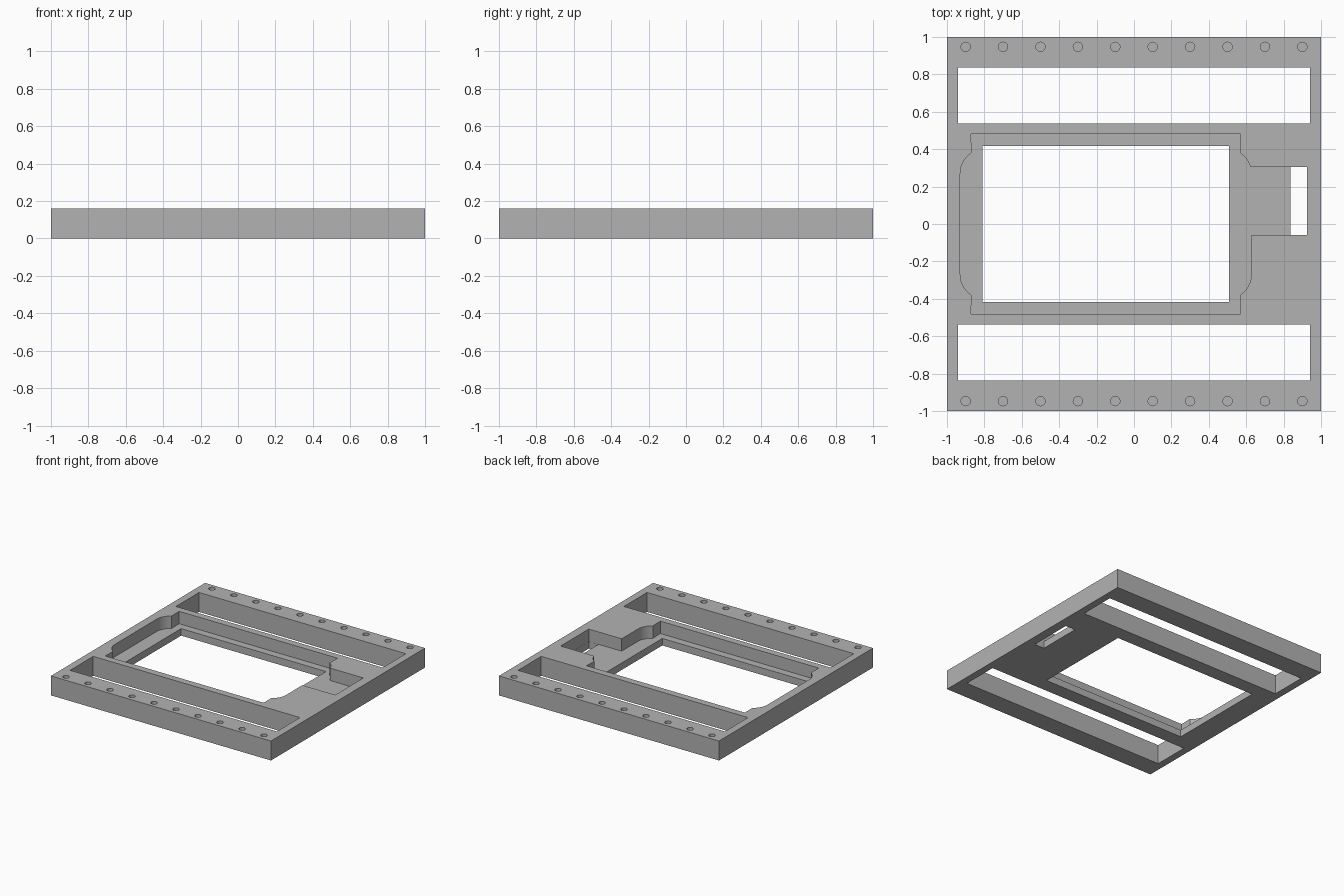
import bpy, bmesh, math

if "Cube" in bpy.data.objects:
    bpy.data.objects.remove(bpy.data.objects["Cube"], do_unlink=True)

HEIGHT, FLOOR = 0.16, 0.058

grey = bpy.data.materials.new("plain grey")
grey.use_nodes = True
grey.diffuse_color = (0.45, 0.45, 0.45, 1)
grey.node_tree.nodes["Principled BSDF"].inputs["Base Color"].default_value = (0.45, 0.45, 0.45, 1)


def prisms(name, outlines, z0, z1):
    """One object holding an upright prism for each outline."""
    bm = bmesh.new()
    for outline in outlines:
        base = bm.faces.new([bm.verts.new((x, y, z0)) for x, y in outline])
        ext = bmesh.ops.extrude_face_region(bm, geom=[base])
        top = [v for v in ext["geom"] if isinstance(v, bmesh.types.BMVert)]
        bmesh.ops.translate(bm, verts=top, vec=(0, 0, z1 - z0))
    bmesh.ops.recalc_face_normals(bm, faces=bm.faces)
    mesh = bpy.data.meshes.new(name)
    bm.to_mesh(mesh)
    bm.free()
    mesh.materials.append(grey)
    obj = bpy.data.objects.new(name, mesh)
    bpy.context.collection.objects.link(obj)
    return obj


def rect(x0, x1, y0, y1):
    return [(x0, y0), (x1, y0), (x1, y1), (x0, y1)]


def circle(cx, cy, r, n=24):
    return [(cx + r * math.cos(math.tau * i / n), cy + r * math.sin(math.tau * i / n)) for i in range(n)]


# Recess outline: rectangle with rounded bulges on both ends and a side tab
MID, HALF, R, ARC_Y = -0.151, 0.72, 0.13, 0.27
BULGE = 0.778
TAB_X, TAB_LOW, TAB_HIGH = 0.926, -0.06, 0.305


def bulge_arc(sx, sy):
    """Points from the shoulder to the straight end of a bulge."""
    pts = []
    for i in range(9):
        a = math.radians(57.4) * (1 - i / 8)
        pts.append((MID + sx * (BULGE - R + R * math.cos(a)), sy * (ARC_Y + R * math.sin(a))))
    return pts


upper_right = [p for p in bulge_arc(1, 1) if p[1] > TAB_HIGH + 0.003]
meet = MID + BULGE - R + math.sqrt(R * R - (TAB_HIGH - ARC_Y) ** 2)
recess = [(MID - HALF, 0.48), (MID + HALF, 0.48)] + upper_right
recess += [(meet, TAB_HIGH), (TAB_X, TAB_HIGH), (TAB_X, TAB_LOW), (MID + BULGE, TAB_LOW)]
recess += bulge_arc(1, -1)[::-1]
recess += [(MID + HALF, -0.48), (MID - HALF, -0.48)]
recess += bulge_arc(-1, -1) + bulge_arc(-1, 1)[::-1]

# Plate and its cutters
plate = prisms("mounting_plate", [rect(-1, 1, -1, 1)], 0, HEIGHT)
cutters = [
    prisms("recess_cutter", [recess], FLOOR, HEIGHT + 0.1),
    prisms("opening_cutter", [
        rect(-0.94, 0.94, 0.537, 0.837),
        rect(-0.94, 0.94, -0.837, -0.537),
        rect(-0.81, 0.508, -0.418, 0.418),
        rect(0.837, TAB_X - 0.001, TAB_LOW + 0.001, TAB_HIGH - 0.001),
    ], -0.1, HEIGHT + 0.1),
    prisms("screw_hole_cutter", [circle(-0.9 + 0.2 * i, y, 0.025) for i in range(10) for y in (-0.947, 0.947)],
           0.06, HEIGHT + 0.1),
]
for cutter in cutters:
    cutter.hide_render = True
    mod = plate.modifiers.new(cutter.name, "BOOLEAN")
    mod.operation = "DIFFERENCE"
    mod.solver = "EXACT"
    mod.object = cutter

# Bake the cuts and remove the cutters
bpy.context.view_layer.update()
graph = bpy.context.evaluated_depsgraph_get()
cut_mesh = bpy.data.meshes.new_from_object(plate.evaluated_get(graph))
plate.modifiers.clear()
plate.data = cut_mesh
for cutter in cutters:
    bpy.data.objects.remove(cutter, do_unlink=True)

# Smooth only the curved walls
bpy.ops.object.select_all(action="DESELECT")
plate.select_set(True)
bpy.context.view_layer.objects.active = plate
bpy.ops.object.shade_smooth_by_angle(angle=math.radians(25))
